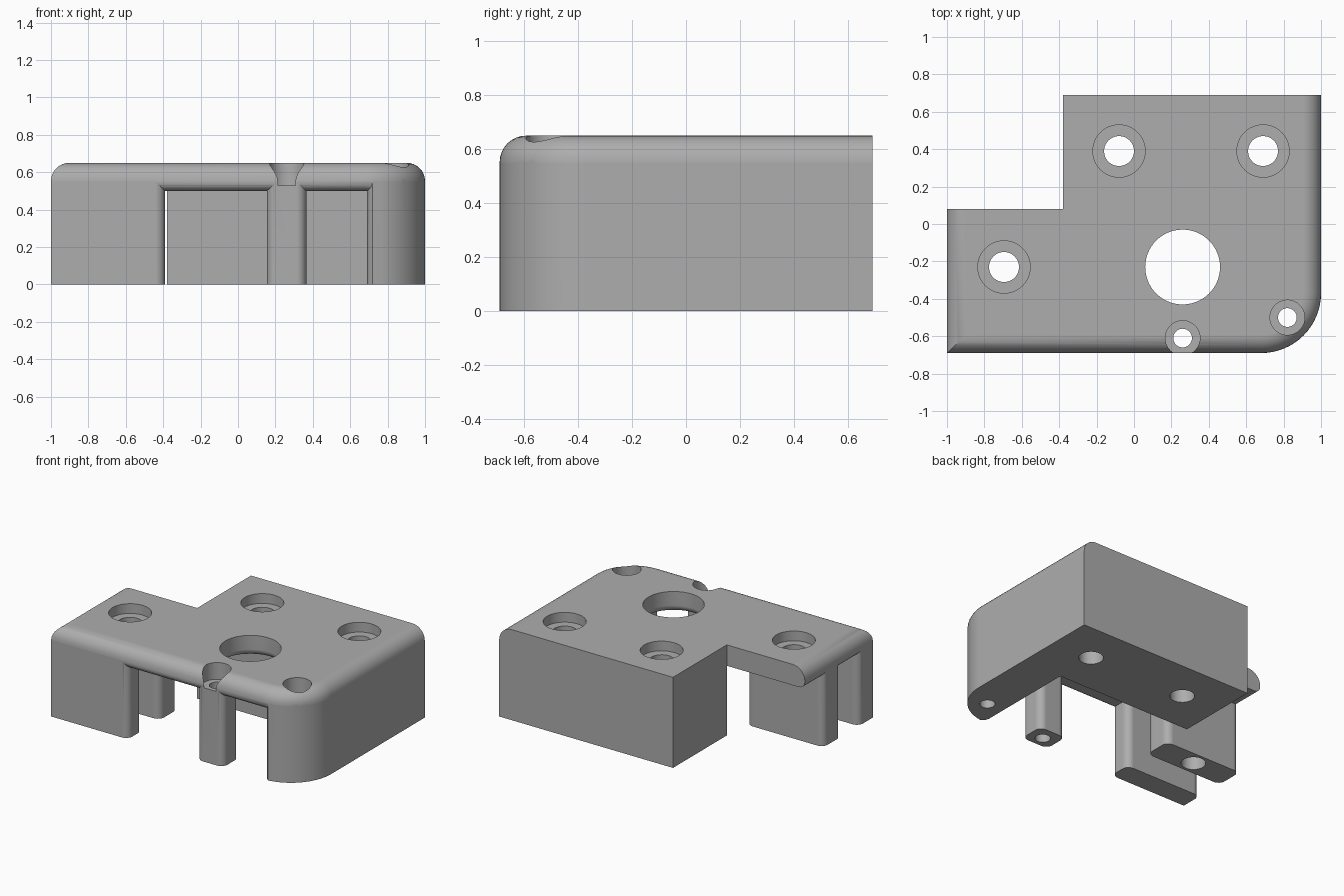
import bpy, bmesh, math
from mathutils import Vector

cube = bpy.data.objects.get("Cube")
if cube:
    bpy.data.objects.remove(cube, do_unlink=True)

grey = bpy.data.materials.new("Plain grey")
grey.use_nodes = True
colour = (0.42, 0.42, 0.42, 1)
grey.diffuse_color = colour
grey.node_tree.nodes["Principled BSDF"].inputs["Base Color"].default_value = colour

TOP, UNDER, SEAM = 0.65, 0.5, 0.552
ROUND, SOFT = 0.098, 0.048


def add_object(name, bm):
    bmesh.ops.recalc_face_normals(bm, faces=bm.faces)
    mesh = bpy.data.meshes.new(name)
    bm.to_mesh(mesh)
    bm.free()
    mesh.materials.append(grey)
    obj = bpy.data.objects.new(name, mesh)
    bpy.context.collection.objects.link(obj)
    return obj


def outline(corners):
    """Turn (x, y, radius) corners into a loop with rounded corners."""
    loop = []
    for i, (x, y, r) in enumerate(corners):
        p = Vector((x, y))
        if r == 0:
            loop.append(p)
            continue
        a = (Vector(corners[i - 1][:2]) - p).normalized()
        b = (Vector(corners[(i + 1) % len(corners)][:2]) - p).normalized()
        centre = p + (a + b) * r
        steps = 16 if r > 0.1 else 8
        for k in range(steps + 1):
            t = k / steps * math.pi / 2
            loop.append(centre - b * r * math.cos(t) - a * r * math.sin(t))
    return loop


def extrude(corners, z0, z1):
    bm = bmesh.new()
    base = bm.faces.new([bm.verts.new((p.x, p.y, z0)) for p in outline(corners)])
    out = bmesh.ops.extrude_face_region(bm, geom=[base])
    verts = [g for g in out["geom"] if isinstance(g, bmesh.types.BMVert)]
    bmesh.ops.translate(bm, verts=verts, vec=(0, 0, z1 - z0))
    bmesh.ops.recalc_face_normals(bm, faces=bm.faces)
    return bm


def lathe(name, x, y, profile, sides=48):
    """Solid of revolution from (radius, z) pairs, listed upward."""
    bm = bmesh.new()
    rings = []
    for r, z in profile:
        rings.append([bm.verts.new((x + r * math.cos(math.tau * k / sides),
                                    y + r * math.sin(math.tau * k / sides), z))
                      for k in range(sides)])
    for lo, hi in zip(rings, rings[1:]):
        for k in range(sides):
            n = (k + 1) % sides
            bm.faces.new((lo[k], lo[n], hi[n], hi[k]))
    bm.faces.new(rings[0])
    bm.faces.new(rings[-1])
    return add_object(name, bm)


def combine(target, other, operation):
    mod = target.modifiers.new(operation.title(), 'BOOLEAN')
    mod.operation, mod.solver, mod.object = operation, 'EXACT', other
    bpy.context.view_layer.objects.active = target
    bpy.ops.object.modifier_apply(modifier=mod.name)
    bpy.data.objects.remove(other, do_unlink=True)


# Top plate: L shape with one large round corner
bm = extrude([(-1, -0.69, 0), (1, -0.69, 0.32), (1, 0.69, 0),
              (-0.38, 0.69, 0), (-0.38, 0.08, 0), (-1, 0.08, 0)], UNDER, TOP)


def soften(z, size, segments):
    """Round the plate rim along the left, front and right sides."""
    edges = []
    for e in bm.edges:
        a, b = (v.co for v in e.verts)
        mid = (a + b) / 2
        level = abs(a.z - z) < 1e-4 and abs(b.z - z) < 1e-4
        if level and (mid.x < -0.99 or mid.x > 0.99 or mid.y < -0.3):
            edges.append(e)
    bmesh.ops.bevel(bm, geom=edges, offset=size, offset_type='OFFSET',
                    segments=segments, profile=0.5, affect='EDGES', clamp_overlap=False)


soften(TOP, ROUND, 8)
soften(UNDER, SOFT, 5)
body = add_object("mounting_bracket", bm)

# Legs beneath the plate
legs = {
    "back_and_right_wall": [(0.69, -0.69, 0.05), (0.74, -0.69, 0), (0.68 + 0.32, -0.69, 0.32),
                            (1, 0.69, 0), (-0.38, 0.69, 0), (-0.38, 0.08, 0), (0.69, 0.08, 0)],
    "front_post": [(0.155, -0.69, 0.05), (0.365, -0.69, 0.05),
                   (0.365, -0.51, 0.05), (0.155, -0.51, 0.05)],
    "front_left_wall": [(-1, -0.69, 0), (-0.39, -0.69, 0.05),
                        (-0.39, -0.53, 0.05), (-1, -0.53, 0.05)],
    "left_screw_block": [(-1, -0.33, 0.05), (-0.39, -0.33, 0.05),
                         (-0.39, -0.13, 0.05), (-1, -0.13, 0.05)],
}
# The outer round corner already meets the inner one, so drop the spare point
legs["back_and_right_wall"].pop(1)
legs["back_and_right_wall"][0] = (0.679, -0.69, 0.0)
legs["back_and_right_wall"][0:1] = [(0.69, -0.64, 0), (0.7, -0.67, 0), (0.72, -0.688, 0)]
legs["back_and_right_wall"].pop(3)
arc = [(0.68 + 0.32 * math.sin(t), -0.37 - 0.32 * math.cos(t), 0)
       for t in (math.pi / 2 * k / 16 for k in range(3, 17))]
legs["back_and_right_wall"][3:3] = arc
for name, corners in legs.items():
    combine(body, add_object(name, extrude(corners, 0, SEAM)), 'UNION')

# Counterbored screw holes: x, y, head radius, shank radius, seat height
for x, y, head, shank, seat in [(-0.08, 0.39, 0.14, 0.08, 0.58), (0.69, 0.39, 0.14, 0.08, 0.58),
                                (-0.695, -0.23, 0.14, 0.08, 0.58),
                                (0.82, -0.5, 0.093, 0.05, 0.53), (0.26, -0.61, 0.093, 0.05, 0.53)]:
    combine(body, lathe("screw_cutter", x, y,
                        [(shank, -0.1), (shank, seat), (head, seat), (head, 0.8)]), 'DIFFERENCE')

# Large opening, flared on its underside
flare = [(0.25 - 0.05 * math.sin(t), UNDER + 0.05 * (1 - math.cos(t)))
         for t in (math.pi / 2 * k / 5 for k in range(6))]
combine(body, lathe("opening_cutter", 0.26, -0.23,
                    [(0.25, 0.45)] + flare + [(0.2, 0.8)], 64), 'DIFFERENCE')

# Smooth curves with crisp edges
bpy.ops.object.select_all(action='DESELECT')
body.select_set(True)
bpy.context.view_layer.objects.active = body
bpy.ops.object.shade_smooth_by_angle(angle=math.radians(30))
normals = body.modifiers.new("Weighted normals", 'WEIGHTED_NORMAL')
normals.keep_sharp = True
